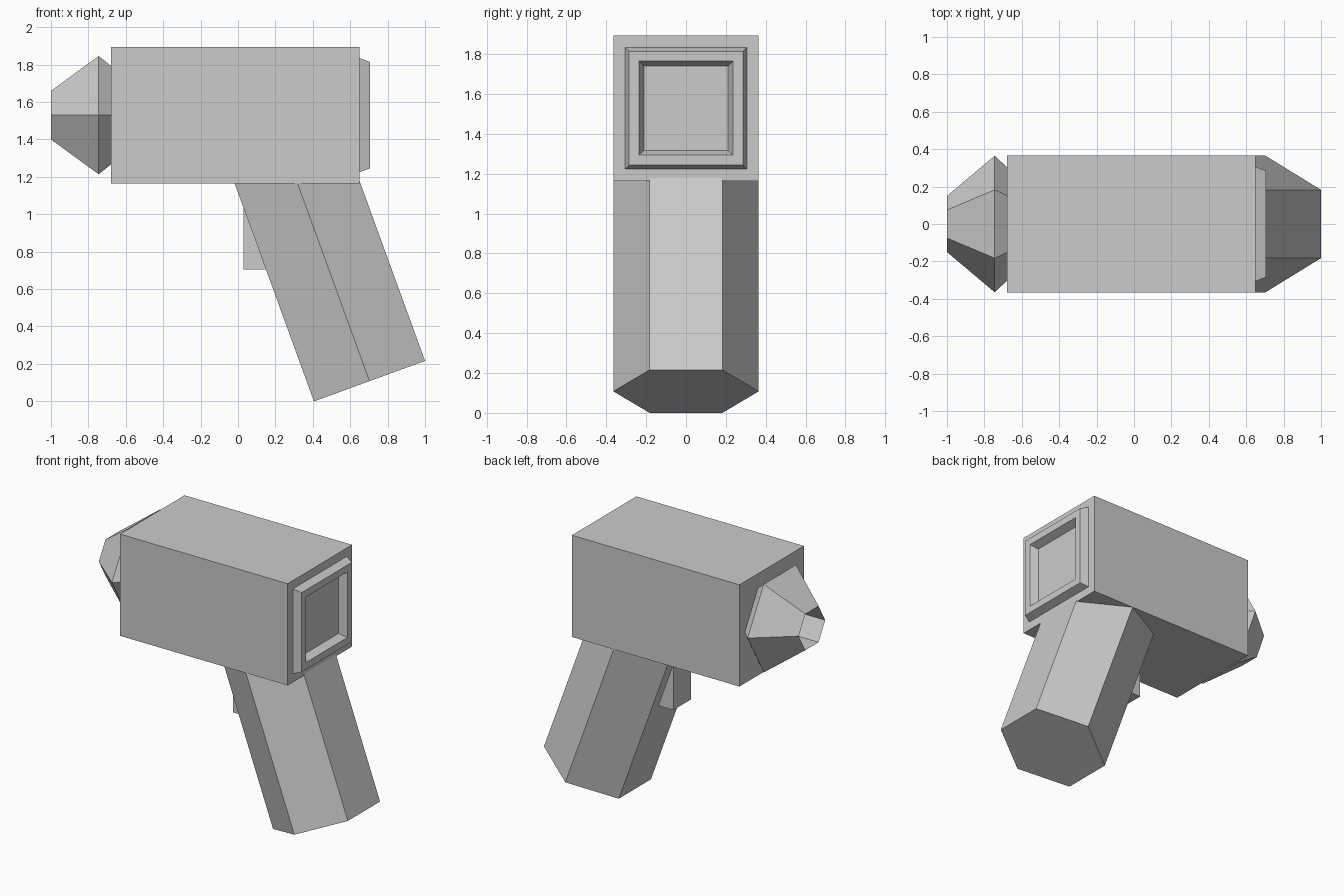
import bpy, bmesh
from math import cos, sin, pi, radians, sqrt

if "Cube" in bpy.data.objects:
    bpy.data.objects.remove(bpy.data.objects["Cube"])


def loft(name, sides, phase, rings):
    """Closed loft of regular polygons along local x; rings = (x, radius)."""
    bm = bmesh.new()
    loops = []
    for x, r in rings:
        angles = [phase + 2 * pi * i / sides for i in range(sides)]
        loops.append([bm.verts.new((x, r * cos(a), r * sin(a))) for a in angles])
    for a, b in zip(loops, loops[1:]):
        for i in range(sides):
            j = (i + 1) % sides
            bm.faces.new((a[i], a[j], b[j], b[i]))
    bm.faces.new(loops[0][::-1])
    bm.faces.new(loops[-1])
    bmesh.ops.recalc_face_normals(bm, faces=bm.faces)
    mesh = bpy.data.meshes.new(name)
    bm.to_mesh(mesh)
    bm.free()
    obj = bpy.data.objects.new(name, mesh)
    bpy.context.collection.objects.link(obj)
    return obj


AXIS_Z = 1.53

# Square housing with raised bevelled screen frame and recessed screen
profile = [(-0.68, 0.365), (0.65, 0.365), (0.65, 0.305),
           (0.705, 0.285), (0.705, 0.235), (0.65, 0.212)]
housing = loft("housing", 4, pi / 4, [(x, h * sqrt(2)) for x, h in profile])
housing.location.z = AXIS_Z

# Hexagonal hollow nozzle
nozzle = loft("nozzle", 6, 0, [(-0.68, 0.305), (-0.745, 0.365),
                               (-1.0, 0.15), (-0.74, 0.15)])
nozzle.location.z = AXIS_Z

# Hexagonal grip, leaning 20 degrees and running up into the housing
grip = loft("grip", 6, 0, [(0, 0.365), (1.26, 0.365)])
grip.rotation_euler.y = radians(-110)
grip.location = (0.703, 0, 0.108)

# Trigger block set into the front of the grip
trigger = loft("trigger", 4, pi / 4, [(0.03, sqrt(2) / 2), (0.23, sqrt(2) / 2)])
trigger.scale = (1, 0.2, 0.47)
trigger.location.z = 0.94
